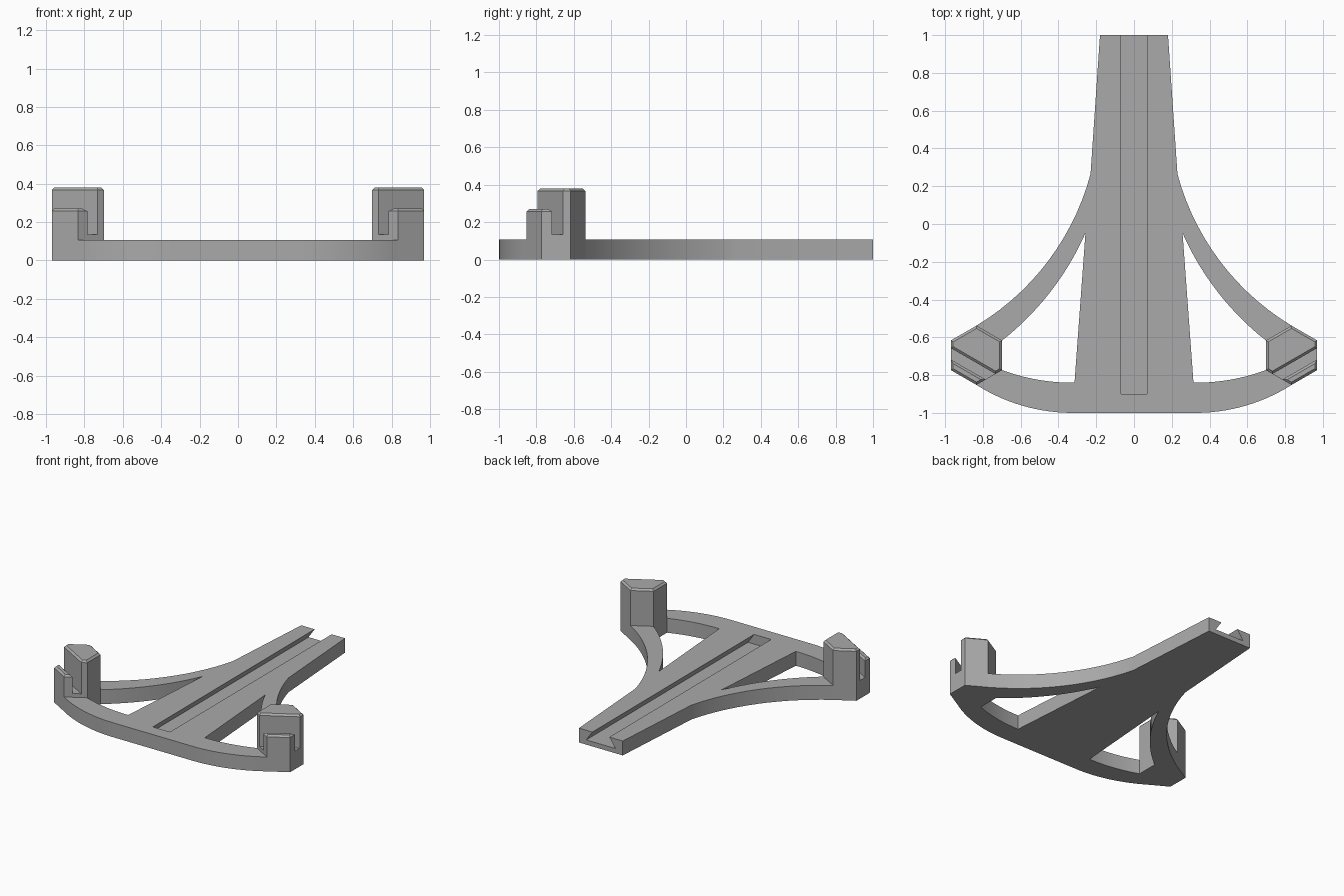
import bpy, bmesh, math
from mathutils import Vector, Matrix

cube = bpy.data.objects.get("Cube")
if cube:
    bpy.data.objects.remove(cube, do_unlink=True)

grey = bpy.data.materials.new("plain grey")
grey.use_nodes = True
colour = (0.4, 0.4, 0.4, 1)
grey.diffuse_color = colour
grey.node_tree.nodes["Principled BSDF"].inputs["Base Color"].default_value = colour

THICK = 0.107                      # plate thickness
HEX = 0.157                        # post corner radius
FLAT = HEX * math.cos(math.pi / 6)  # post centre to side
CX, CY = 0.834, -0.695             # left post centre


def arc(a, b, sweep, steps=14):
    """Points on the arc from a to b, turning left by sweep degrees."""
    a, b = Vector(a), Vector(b)
    half = math.radians(sweep) / 2
    mid, chord = (a + b) / 2, b - a
    centre = mid + Vector((-chord.y, chord.x)) / (2 * math.tan(half))
    return [centre + Matrix.Rotation(2 * half * i / steps, 2) @ (a - centre)
            for i in range(steps + 1)]


def make_object(name, bm):
    bmesh.ops.recalc_face_normals(bm, faces=bm.faces)
    mesh = bpy.data.meshes.new(name)
    bm.to_mesh(mesh)
    bm.free()
    mesh.materials.append(grey)
    obj = bpy.data.objects.new(name, mesh)
    bpy.context.collection.objects.link(obj)
    return obj


def prism(points, offset):
    """Extrude a flat outline of 3D points along an offset."""
    bm = bmesh.new()
    face = bm.faces.new([bm.verts.new(p) for p in points])
    top = bmesh.ops.extrude_face_region(bm, geom=[face], use_keep_orig=True)["geom"]
    bmesh.ops.translate(bm, vec=offset, verts=[v for v in top if isinstance(v, bmesh.types.BMVert)])
    return bm


def activate(obj):
    bpy.ops.object.select_all(action="DESELECT")
    obj.select_set(True)
    bpy.context.view_layer.objects.active = obj


# Plate: centre beam with two curved arms on each side that meet the posts
back, front = (CX, CY + HEX), (CX, CY - HEX)
inner_back, inner_front = (CX - FLAT, CY + HEX / 2), (CX - FLAT, CY - HEX / 2)
half = [Vector((0.18, 1)), *arc((0.23, 0.265), back, 44)]
half += reversed(arc((0.257, -0.048), inner_back, 28))
half += arc((0.315, -0.84), inner_front, 21)
half += reversed(arc((0.33, -1), front, 32))
outline = [(p.x, p.y, 0) for p in half] + [(-p.x, p.y, 0) for p in reversed(half)]
plate = make_object("base_plate", prism(outline, (0, 0, THICK)))

# Dovetail groove along the beam, open at the back
floor, rim = 0.035, THICK + 0.02
top_half = 0.07 - 0.05 * 0.02 / (THICK - floor)
section = [(-0.12, floor), (0.12, floor), (top_half, rim), (-top_half, rim)]
cutter = make_object("groove_cutter", prism([(x, -0.9, z) for x, z in section], (0, 2, 0)))
cutter.hide_render = True
groove = plate.modifiers.new("groove", "BOOLEAN")
groove.operation, groove.solver, groove.object = "DIFFERENCE", "EXACT", cutter
activate(plate)
bpy.ops.object.modifier_apply(modifier="groove")
bpy.data.objects.remove(cutter, do_unlink=True)
bpy.ops.object.shade_smooth_by_angle(angle=math.radians(20))


def make_post(name, side):
    """Hexagonal post split by a slot into a tall block and a low lip."""
    slot_floor, tall, lip = 0.135, 0.38, 0.27
    slot_in, slot_out = 0.035, 0.087
    corners = [(HEX * math.cos(i * math.pi / 3), HEX * math.sin(i * math.pi / 3), 0)
               for i in range(6)]
    bm = prism(corners, (0, 0, slot_floor))
    for y in (-slot_in, -slot_out):
        bmesh.ops.bisect_plane(bm, geom=bm.verts[:] + bm.edges[:] + bm.faces[:],
                               plane_co=(0, y, 0), plane_no=(0, 1, 0))
    bmesh.ops.recalc_face_normals(bm, faces=bm.faces)
    tops = [f for f in bm.faces if f.normal.z > 0.9]
    for face in tops:
        y = face.calc_center_median().y
        if -slot_out < y < -slot_in:
            continue
        rise = (lip if y < -slot_out else tall) - slot_floor
        new = bmesh.ops.extrude_face_region(bm, geom=[face])["geom"]
        bmesh.ops.translate(bm, vec=(0, 0, rise),
                            verts=[v for v in new if isinstance(v, bmesh.types.BMVert)])
    bmesh.ops.dissolve_limit(bm, angle_limit=0.02, verts=bm.verts, edges=bm.edges)
    # Chamfer the top rims
    rims = [e for e in bm.edges if all(v.co.z > lip - 0.01 for v in e.verts)
            and abs(e.verts[0].co.z - e.verts[1].co.z) < 0.001]
    bmesh.ops.bevel(bm, geom=rims, offset=0.013, segments=1, affect="EDGES")
    # Turn the slot and set the post in place
    bm.transform(Matrix.Translation((CX, CY, 0)) @ Matrix.Rotation(math.pi / 6, 4, "Z"))
    bm.transform(Matrix.Diagonal((side, 1, 1, 1)))
    return make_object(name, bm)


make_post("left_post", 1)
make_post("right_post", -1)
